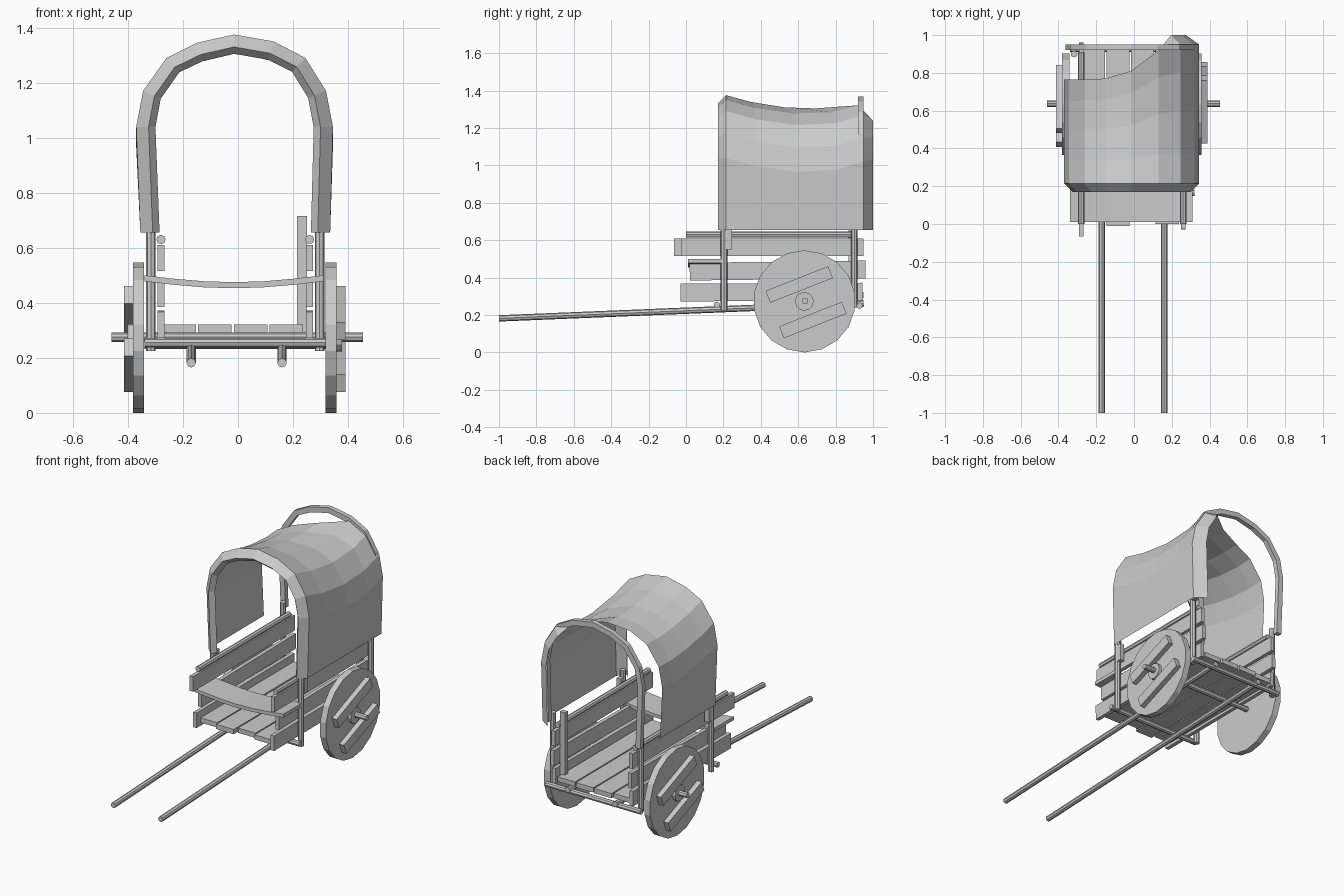
import bpy, bmesh, math
from mathutils import Vector, Matrix

if "Cube" in bpy.data.objects:
    bpy.data.objects.remove(bpy.data.objects["Cube"])

grey = bpy.data.materials.new("plain grey")
grey.use_nodes = True
grey.diffuse_color = (0.6, 0.6, 0.6, 1)
grey.node_tree.nodes["Principled BSDF"].inputs["Base Color"].default_value = (0.6, 0.6, 0.6, 1)


def finish(name, bm):
    bmesh.ops.recalc_face_normals(bm, faces=bm.faces)
    mesh = bpy.data.meshes.new(name)
    bm.to_mesh(mesh)
    bm.free()
    mesh.materials.append(grey)
    obj = bpy.data.objects.new(name, mesh)
    bpy.context.collection.objects.link(obj)
    return obj


def box(name, x, y, z, tilt=0):
    """Box from (low, high) pairs, tilted about its own x axis."""
    bm = bmesh.new()
    size = [b - a for a, b in (x, y, z)]
    mid = [(a + b) / 2 for a, b in (x, y, z)]
    bmesh.ops.create_cube(bm, size=1, matrix=Matrix.Translation(mid)
                          @ Matrix.Rotation(tilt, 4, 'X') @ Matrix.Diagonal((*size, 1)))
    return finish(name, bm)


def rod(name, a, b, radius, sides=8):
    """Cylinder between two points."""
    a, b = Vector(a), Vector(b)
    turn = (b - a).to_track_quat('Z', 'Y').to_matrix().to_4x4()
    bm = bmesh.new()
    bmesh.ops.create_cone(bm, cap_ends=True, segments=sides, radius1=radius, radius2=radius,
                          depth=(b - a).length, matrix=Matrix.Translation((a + b) / 2) @ turn)
    return finish(name, bm)


# Arch outline shared by the canvas and the rear hoop
ARCH = [(-.355, .655), (-.37, 1.04), (-.345, 1.17), (-.26, 1.29), (-.15, 1.345), (-.015, 1.375),
        (.13, 1.35), (.245, 1.29), (.32, 1.17), (.345, 1.04), (.335, .655)]


def inset(i, d):
    """Arch point i moved inward by d; the feet move only sideways."""
    p = Vector(ARCH[i])
    if i in (0, len(ARCH) - 1):
        return p + Vector((d if i == 0 else -d, 0))
    t = Vector(ARCH[i + 1]) - Vector(ARCH[i - 1])
    return p + Vector((t.y, -t.x)).normalized() * d


def sag(y):
    """Droop of the canvas between the hoops."""
    keys = [(.215, 0), (.38, .045), (.6, .075), (.8, .065), (.95, .02)]
    for (a, p), (b, q) in zip(keys, keys[1:]):
        if y <= b:
            return p + (q - p) * max(0, y - a) / (b - a)
    return .02


# Canvas: rolled front rim, drooping roof, rear edge pulled back on one side
bm = bmesh.new()
REAR = [.765, .765, .765, .765, .77, .81, .92, .95, .95, .95, .95]
columns = []
for i, rear in enumerate(REAR):
    pts = []
    for y, d in ((.2, .07), (.17, .045)):
        p = inset(i, d)
        pts.append((p.x, y, p.y))
    x, z = ARCH[i]
    foot = i in (0, len(ARCH) - 1)
    for f in (0, .22, .52, .8, 1):
        y = .215 + (rear - .215) * f
        pts.append((x, y, z if foot else z - sag(y)))
    columns.append([bm.verts.new(p) for p in pts])
for a, b in zip(columns, columns[1:]):
    for j in range(len(a) - 1):
        bm.faces.new((a[j], b[j], b[j + 1], a[j + 1]))
# Folded rear rim on the pulled-back side
rim = []
for i in range(7, len(ARCH)):
    p = inset(i, .07)
    rim.append(bm.verts.new((p.x, 1.0, p.y)))
for k in range(len(rim) - 1):
    bm.faces.new((columns[7 + k][-1], columns[8 + k][-1], rim[k + 1], rim[k]))
bm.faces.new((columns[6][-1], columns[7][-1], rim[0]))
finish("canvas_cover", bm)

# Rear hoop: square bar swept along the arch
bm = bmesh.new()
rings = []
for i in range(len(ARCH)):
    ring = []
    for d, y in ((.008, .92), (.008, .95), (.042, .95), (.042, .92)):
        p = inset(i, d)
        ring.append(bm.verts.new((p.x, y, p.y)))
    rings.append(ring)
for a, b in zip(rings, rings[1:]):
    for j in range(4):
        k = (j + 1) % 4
        bm.faces.new((a[j], a[k], b[k], b[j]))
bm.faces.new(rings[0])
bm.faces.new(rings[-1])
finish("rear_hoop", bm)

# Sides: three boards, a round top rail and two posts each
for side, s, cx in (("right", -1, -.28), ("left", 1, .26)):
    front = -.065 if s < 0 else -.025
    board = (cx - .012, cx + .012)
    box(side + "_top_board", board, (front, .95), (.515, .61))
    box(side + "_middle_board", board, (.02, .96), (.39, .485), .012)
    box(side + "_lower_board", board, (-.03, .945), (.275, .37), .005)
    rod(side + "_rail", (cx, 0, .63), (cx, .91, .63), .017)
    px = cx + s * .037
    for end, y, low in (("front", .203, .225), ("rear", .9, .24)):
        rod(f"{side}_{end}_post", (px, y, low), (px, y, .7), .018)
    box(side + "_bracket", (px - .015, px + .015), (.215, .245), (.55, .66))
box("inner_rear_post", (.215, .25), (.87, .9), (.28, .715))

# Floor planks with small gaps and uneven ends
for k, (y0, y1) in enumerate(((.01, .94), (-.01, .95), (.02, .945), (0, .94))):
    x = -.275 + k * .13
    box(f"floor_plank_{k + 1}", (x, x + .122), (y0, y1), (.292, .322))

# Bench: thin board dipping in the middle
bm = bmesh.new()
rows = []
for k in range(7):
    x = -.34 + k * .65 / 6
    z = .5 - .025 * math.sin(math.pi * k / 6)
    rows.append([bm.verts.new(p) for p in ((x, .01, z), (x, .2, z), (x, .2, z - .022), (x, .01, z - .022))])
for a, b in zip(rows, rows[1:]):
    for j in range(4):
        k = (j + 1) % 4
        bm.faces.new((a[j], a[k], b[k], b[j]))
bm.faces.new(rows[0])
bm.faces.new(rows[-1])
finish("bench", bm)

# Underframe: cross bars, axle and pulling shafts
rod("front_cross_bar", (-.34, .165, .255), (.32, .165, .255), .017)
rod("rear_cross_bar", (-.34, .928, .25), (.32, .928, .25), .017)
rod("axle", (-.46, .637, .275), (.455, .637, .275), .017)
for side, x in (("right", -.17), ("left", .16)):
    rod(side + "_shaft", (x, -1, .182), (x, .95, .262), .017)

# Wheels: solid disc, hub and two slanted battens
for side, s, x in (("right", -1, -.362), ("left", 1, .338)):
    cy, cz = .633, .273
    rod(side + "_wheel", (x - .02, cy, cz), (x + .02, cy, cz), .273, 18)
    rod(side + "_hub", (x, cy, cz), (x + s * .04, cy, cz), .05, 12)
    face = sorted((x + s * .018, x + s * .052))
    for k, (dy, dz) in enumerate(((-.028, .09), (.045, -.1))):
        y, z = cy + s * dy, cz + dz
        box(f"{side}_batten_{k + 1}", face, (y - .18, y + .18), (z - .034, z + .034), s * math.radians(21.5))
